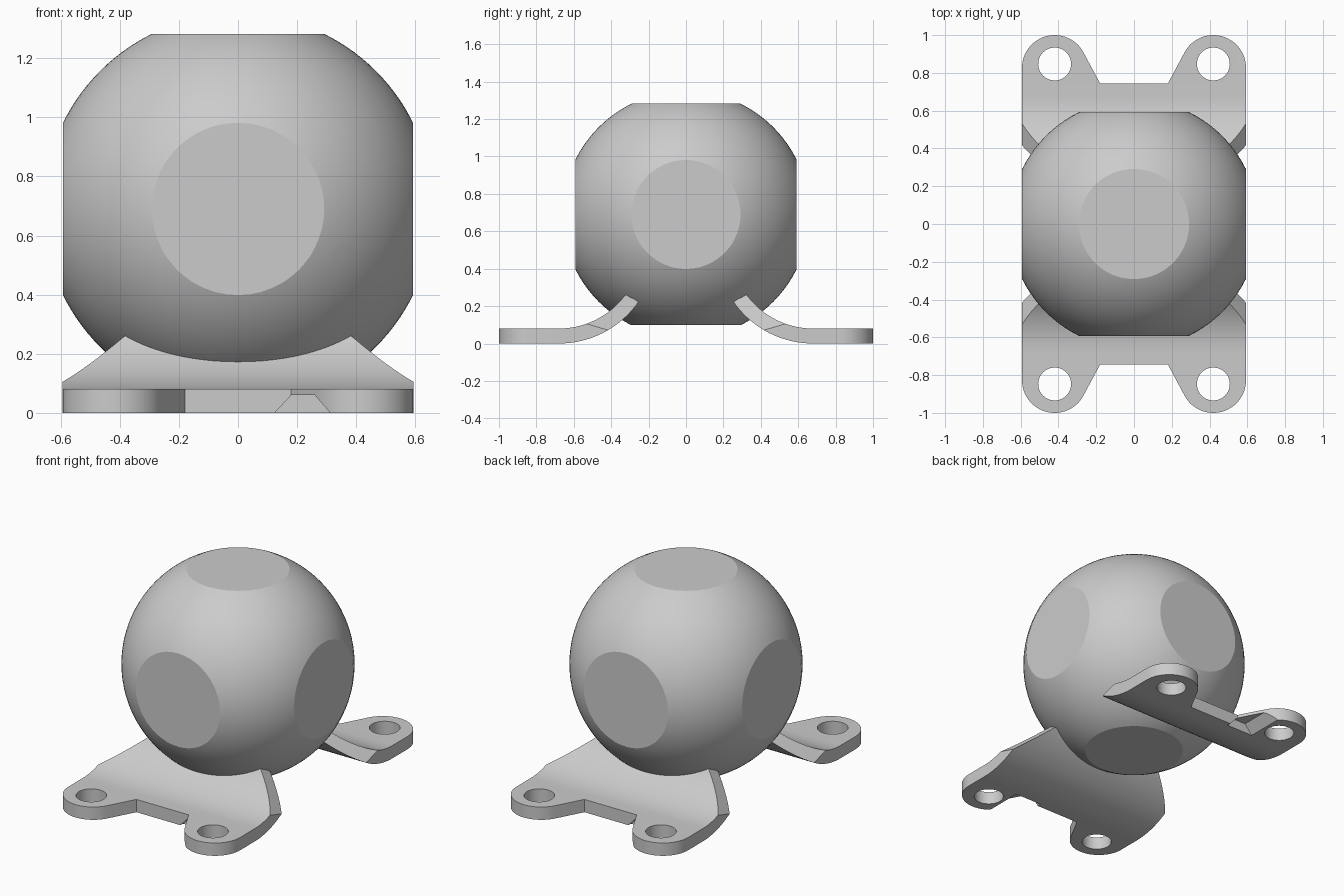
import bpy, bmesh
from math import sin, cos, pi, radians
from mathutils import Vector, Matrix

cube = bpy.data.objects.get("Cube")
if cube:
    bpy.data.objects.remove(cube, do_unlink=True)

GREY = (0.6, 0.6, 0.6, 1)
metal = bpy.data.materials.new("plain_grey")
metal.use_nodes = True
metal.diffuse_color = GREY
metal.node_tree.nodes["Principled BSDF"].inputs["Base Color"].default_value = GREY


def add_object(name, bm):
    bmesh.ops.recalc_face_normals(bm, faces=bm.faces)
    mesh = bpy.data.meshes.new(name)
    bm.to_mesh(mesh)
    bm.free()
    mesh.materials.append(metal)
    obj = bpy.data.objects.new(name, mesh)
    bpy.context.collection.objects.link(obj)
    return obj


def prism(points, travel):
    """Solid made by moving a closed outline along a vector."""
    bm = bmesh.new()
    face = bm.faces.new([bm.verts.new(p) for p in points])
    moved = bmesh.ops.extrude_face_region(bm, geom=[face])["geom"]
    verts = [g for g in moved if isinstance(g, bmesh.types.BMVert)]
    bmesh.ops.translate(bm, verts=verts, vec=travel)
    return bm


def slice_off(bm, point, normal):
    """Remove everything on the normal's side and close the cut."""
    cut = bmesh.ops.bisect_plane(bm, geom=bm.verts[:] + bm.edges[:] + bm.faces[:],
                                 plane_co=point, plane_no=normal, clear_outer=True)
    edges = [g for g in cut["geom_cut"] if isinstance(g, bmesh.types.BMEdge)]
    bmesh.ops.edgeloop_fill(bm, edges=edges)


def activate(obj):
    bpy.ops.object.select_all(action="DESELECT")
    obj.select_set(True)
    bpy.context.view_layer.objects.active = obj


def boolean(obj, cutter_bm, operation):
    cutter = add_object("cutter", cutter_bm)
    cutter.hide_render = True
    mod = obj.modifiers.new("cut", "BOOLEAN")
    mod.object, mod.operation, mod.solver = cutter, operation, "EXACT"
    activate(obj)
    bpy.ops.object.modifier_apply(modifier=mod.name)
    bpy.data.objects.remove(cutter, do_unlink=True)


def smooth(obj):
    activate(obj)
    bpy.ops.object.shade_smooth_by_angle(angle=radians(14))


def arc(cx, cy, r, start, end, steps):
    angles = [radians(start + (end - start) * i / steps) for i in range(steps + 1)]
    return [(cx + r * cos(a), cy + r * sin(a)) for a in angles]


# Ball with six flats
CENTRE, RADIUS, FLAT, HALF = 0.69, 0.66, 0.592, 0.593
bm = bmesh.new()
bmesh.ops.create_uvsphere(bm, u_segments=96, v_segments=64, radius=RADIUS)
for axis in range(3):
    for side in (-1, 1):
        normal = Vector((0, 0, 0))
        normal[axis] = side
        slice_off(bm, normal * FLAT, normal)
bmesh.ops.translate(bm, verts=bm.verts, vec=(0, 0, CENTRE))
smooth(add_object("ball", bm))

# Curved foot plate: side profile carried across the width
bend_y, bend_z = 0.68, 0.52
profile = [(1.1, 0.0)] + arc(bend_y, bend_z, 0.52, 270, 215, 20)
profile += arc(bend_y, bend_z, 0.44, 215, 270, 20) + [(1.1, 0.08)]
bm = prism([(-0.7, y, z) for y, z in profile], (1.4, 0, 0))

# Slanted upper corners
corner = Vector((HALF, 0.53, 0.105))
normal = (Vector((HALF, 0.428, 0.075)) - corner).cross(Vector((0.38, 0.32, 0.262)) - corner)
normal = -normal.normalized()
for side in (1, -1):
    flip = Vector((side, 1, 1))
    slice_off(bm, corner * flip, normal * flip)
foot = add_object("back_foot", bm)

# Plan outline with two rounded tabs
TAB_X, TAB_Y, TAB_R = 0.42, 0.827, 0.173
half = [(HALF, 0)] + arc(TAB_X, TAB_Y, TAB_R, 0, 150, 24) + [(0.18, 0.745)]
outline = half + [(-x, y) for x, y in reversed(half)]
boolean(foot, prism([(x, y, -0.5) for x, y in outline], (0, 0, 1.5)), "INTERSECT")

# Bolt holes
for side in (-1, 1):
    hole = arc(side * TAB_X, 0.847, 0.087, 0, 352.5, 47)
    boolean(foot, prism([(x, y, -0.5) for x, y in hole], (0, 0, 1.5)), "DIFFERENCE")

# Relief under the inner corner of one tab
relief = [(-0.325, -0.015), (-0.26, 0.06), (-0.18, 0.06), (-0.11, -0.015)]
boolean(foot, prism([(x, 0.72, z) for x, z in relief], (0, 0.4, 0)), "DIFFERENCE")
smooth(foot)

# Front foot is the back foot turned half way round
front = foot.copy()
front.data = foot.data.copy()
front.name = "front_foot"
front.data.transform(Matrix.Rotation(pi, 4, "Z"))
bpy.context.collection.objects.link(front)
